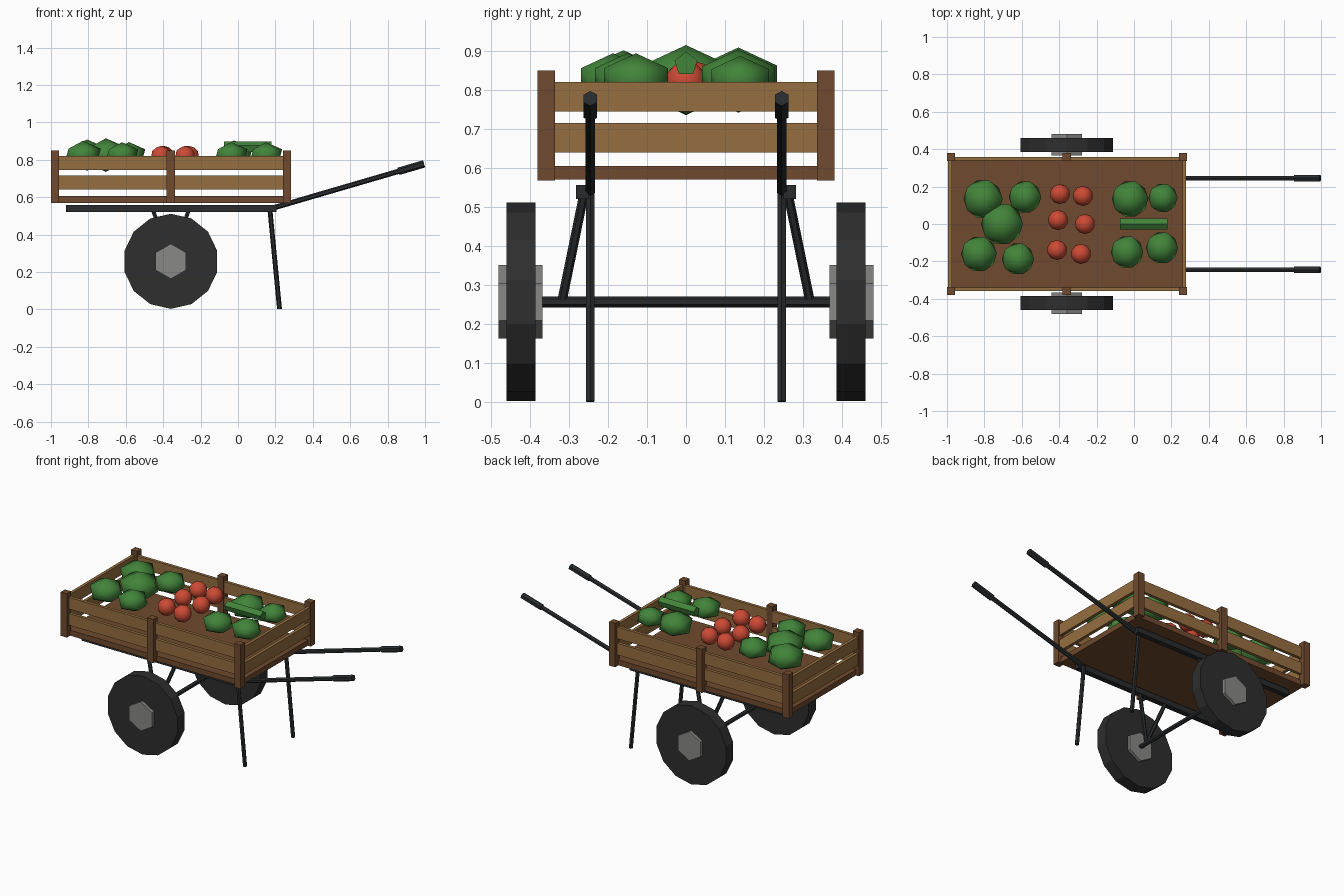
import bpy, bmesh, math
from mathutils import Vector, Matrix

if "Cube" in bpy.data.objects:
    bpy.data.objects.remove(bpy.data.objects["Cube"])

def material(name, rgb):
    m = bpy.data.materials.new(name)
    lin = [((c / 255 + 0.055) / 1.055) ** 2.4 for c in rgb]
    m.diffuse_color = (*lin, 1)
    m.use_nodes = True
    m.node_tree.nodes["Principled BSDF"].inputs["Base Color"].default_value = m.diffuse_color
    return m

SLAT = material("light_wood", (150, 110, 64))
POST = material("dark_wood", (112, 74, 46))
IRON = material("dark_iron", (40, 43, 45))
TYRE = material("tyre_rubber", (46, 46, 46))
HUB = material("hub_grey", (136, 136, 134))
GREEN = material("leaf_green", (66, 132, 58))
RED = material("tomato_red", (204, 74, 52))

def finish(name, bm, mat, smooth=False):
    bmesh.ops.recalc_face_normals(bm, faces=bm.faces)
    for f in bm.faces:
        f.smooth = smooth
    me = bpy.data.meshes.new(name)
    bm.to_mesh(me)
    bm.free()
    me.materials.append(mat)
    ob = bpy.data.objects.new(name, me)
    bpy.context.collection.objects.link(ob)
    return ob

def box(name, lo, hi, mat):
    lo, hi = Vector(lo), Vector(hi)
    bm = bmesh.new()
    bmesh.ops.create_cube(bm, size=1, matrix=Matrix.Translation((lo + hi) / 2)
                          @ Matrix.Diagonal((*(hi - lo), 1)))
    return finish(name, bm, mat)

def rod(name, a, b, r, sides, mat, spin=0.0):
    a, b = Vector(a), Vector(b)
    rot = (b - a).to_track_quat('Z', 'Y').to_matrix().to_4x4()
    bm = bmesh.new()
    bmesh.ops.create_cone(bm, cap_ends=True, segments=sides, radius1=r, radius2=r,
                          depth=(b - a).length,
                          matrix=Matrix.Translation((a + b) / 2) @ rot @ Matrix.Rotation(spin, 4, 'Z'))
    return finish(name, bm, mat)

def ball(name, centre, r, rz, mat):
    bm = bmesh.new()
    bmesh.ops.create_icosphere(bm, subdivisions=1 if mat == GREEN else 2, radius=1,
                               matrix=Matrix.Translation(centre) @ Matrix.Diagonal((r, r, rz, 1)))
    return finish(name, bm, mat, True)

# Crate: floor, posts and slats
box("crate_floor", (-0.98, -0.35, 0.57), (0.265, 0.35, 0.605), POST)
for s in (-1, 1):
    for x in (-0.978, -0.36, 0.262):
        box("crate_post", (x - 0.022, s * 0.358 - 0.022, 0.568), (x + 0.022, s * 0.358 + 0.022, 0.85), POST)
for z in (0.64, 0.745):
    for s in (-1, 1):
        y = s * 0.349
        box("side_slat", (-0.99, y - 0.01, z), (0.275, y + 0.01, z + 0.075), SLAT)
    for x in (-0.984, 0.268):
        box("end_slat", (x - 0.01, -0.345, z), (x + 0.01, 0.345, z + 0.075), SLAT)

# Undercarriage, handles, legs and wheels
WX, WZ = -0.359, 0.257
rod("axle", (WX, -0.39, WZ), (WX, 0.39, WZ), 0.014, 6, IRON)
for s in (-1, 1):
    box("frame_rail", (-0.92, s * 0.266 - 0.016, 0.521), (0.205, s * 0.266 + 0.016, 0.557), IRON)
    y = s * 0.245
    start, end = Vector((0.19, y, 0.543)), Vector((0.995, y, 0.778))
    rod("handle", start, end, 0.014, 6, IRON)
    rod("grip", start.lerp(end, 0.83), end, 0.02, 6, IRON)
    rod("leg", (0.17, y, 0.54), (0.222, y, 0.002), 0.013, 6, IRON)
    for dx in (-0.095, 0.095):
        rod("strut", (WX + dx, s * 0.262, 0.53), (WX, s * 0.318, WZ), 0.012, 6, IRON)
    # vertices point straight up and down
    rod("wheel", (WX, s * 0.385, WZ), (WX, s * 0.46, WZ), 0.254, 14, TYRE)
    rod("wheel_hub", (WX, s * 0.367, WZ), (WX, s * 0.48, WZ), 0.094, 6, HUB)

# Produce
for x, y, r in ((-0.807, 0.134, 0.107), (-0.583, 0.144, 0.089), (-0.706, 0, 0.115),
                (-0.829, -0.16, 0.098), (-0.62, -0.187, 0.088), (-0.021, 0.134, 0.1),
                (0.155, 0.139, 0.08), (-0.037, -0.15, 0.089), (0.15, -0.128, 0.088)):
    ball("cabbage", (x, y, 0.825), r * 1.09, r * 0.78, GREEN)
for x, y in ((-0.396, 0.16), (-0.273, 0.15), (-0.406, 0.021),
             (-0.262, 0), (-0.412, -0.139), (-0.283, -0.16)):
    ball("tomato", (x, y, 0.82), 0.054, 0.054, RED)
rod("cucumber", (-0.076, 0, 0.866), (0.18, 0, 0.866), 0.031, 5, GREEN, 0)
